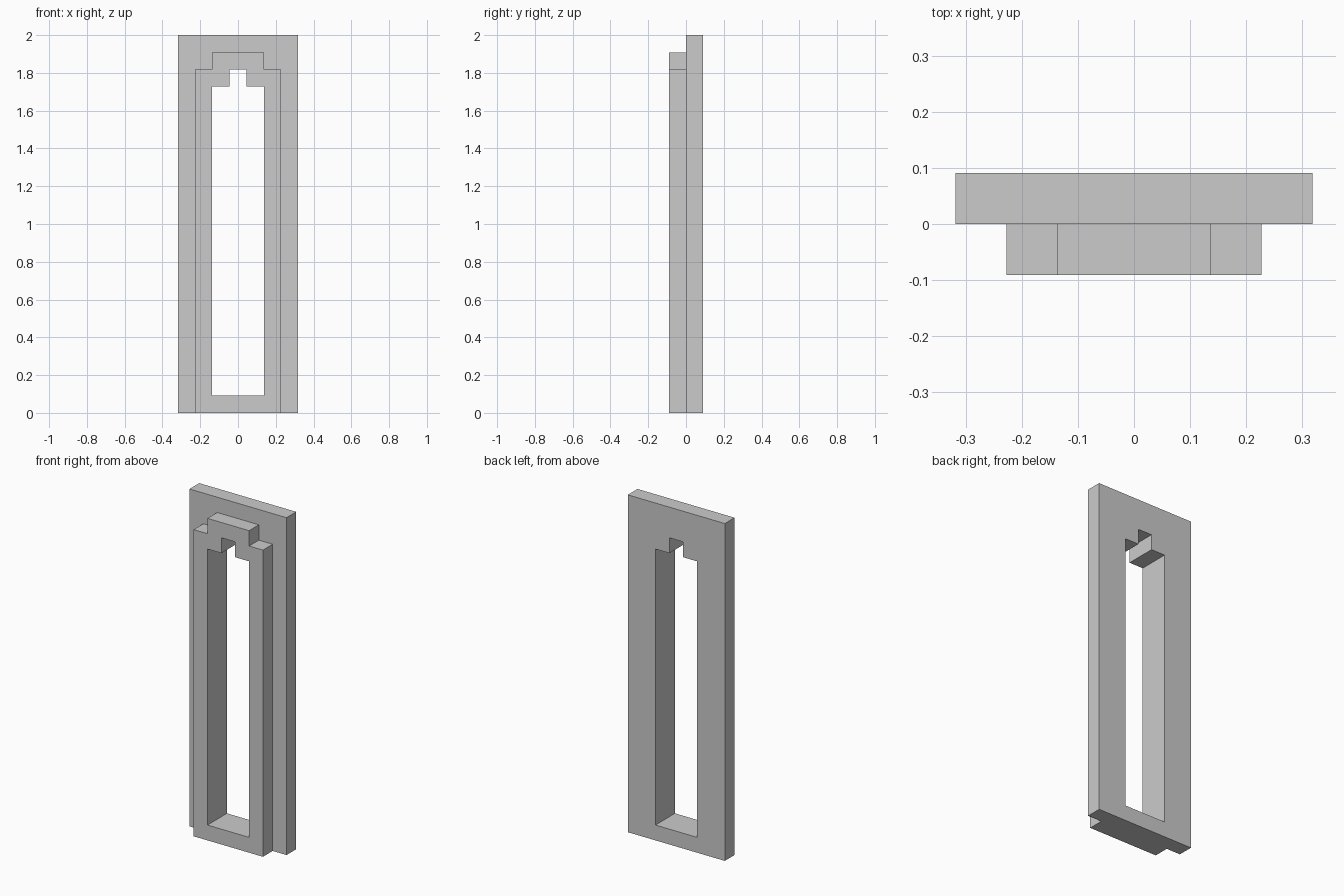
import bpy, bmesh

if "Cube" in bpy.data.objects:
    bpy.data.objects.remove(bpy.data.objects["Cube"])

U = 2 / 22  # the whole design sits on a grid of 22 units in height


def mirrored(half):
    """Close a right-hand half outline (bottom to top) across x = 0."""
    return half + [(-x, z) for x, z in reversed(half)]


def panel(name, outer, hole, y0, y1):
    """Flat plate with an opening, running from y0 (front) to y1 (back)."""
    bm = bmesh.new()
    edges = []
    for loop in (outer, hole):
        vs = [bm.verts.new((x * U, y0 * U, z * U)) for x, z in loop]
        edges += [bm.edges.new((vs[i - 1], vs[i])) for i in range(len(vs))]
    bmesh.ops.triangle_fill(bm, edges=edges, use_beauty=True, use_dissolve=False,
                            normal=(0, -1, 0))
    ext = bmesh.ops.extrude_face_region(bm, geom=bm.faces[:], use_keep_orig=True)
    moved = [g for g in ext["geom"] if isinstance(g, bmesh.types.BMVert)]
    bmesh.ops.translate(bm, verts=moved, vec=(0, (y1 - y0) * U, 0))
    bmesh.ops.recalc_face_normals(bm, faces=bm.faces[:])
    mesh = bpy.data.meshes.new(name)
    bm.to_mesh(mesh)
    bm.free()
    obj = bpy.data.objects.new(name, mesh)
    bpy.context.collection.objects.link(obj)
    return obj


# Window opening with a stepped head, shared by both layers
opening = mirrored([(1.5, 1), (1.5, 19), (0.5, 19), (0.5, 20)])

# Plain rectangular wall panel behind
panel("wall_panel", mirrored([(3.5, 0), (3.5, 22)]), opening, 0, 1)

# Raised stepped surround in front
panel("window_surround", mirrored([(2.5, 0), (2.5, 20), (1.5, 20), (1.5, 21)]),
      opening, -1, 0)
